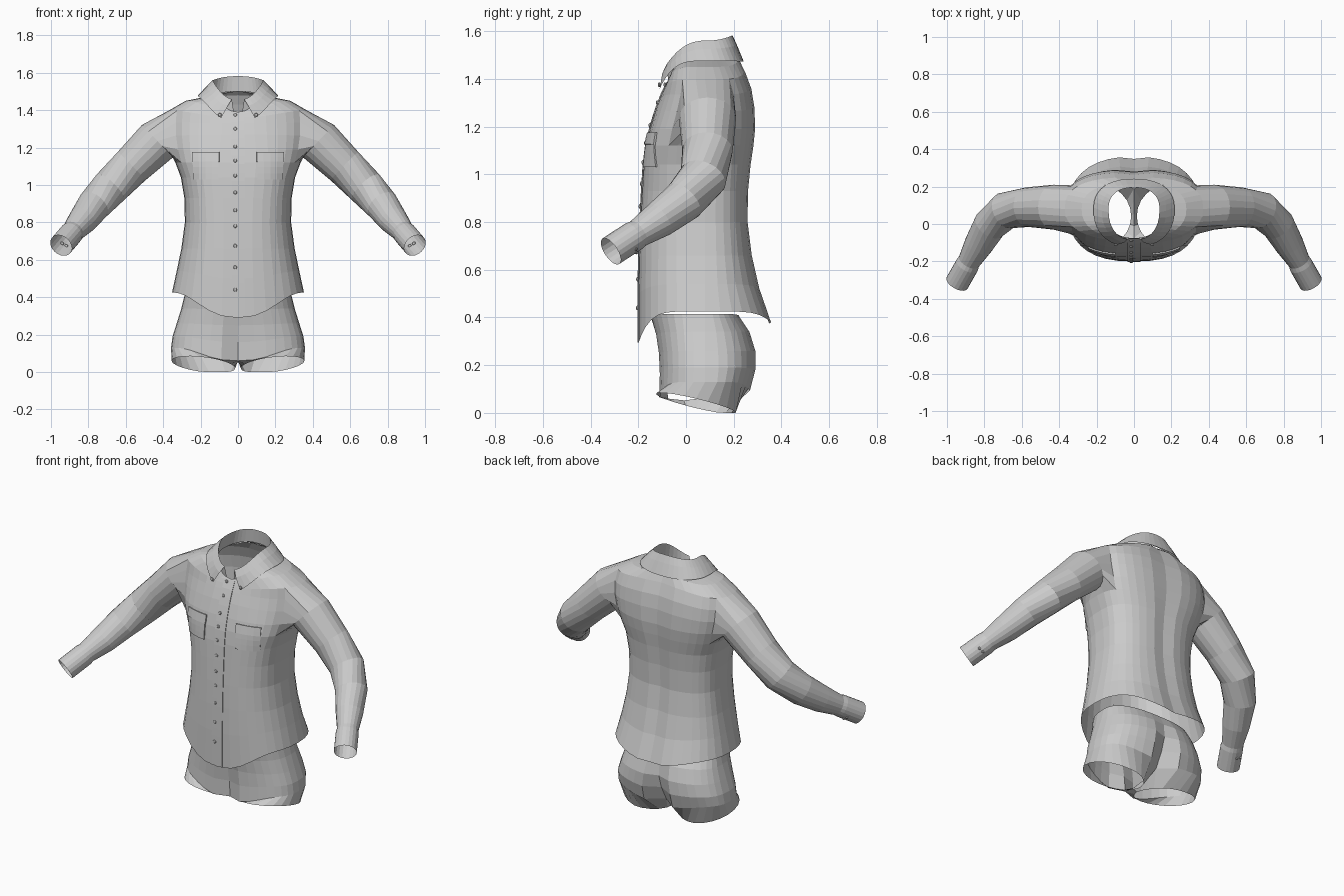
import bpy, bmesh
from math import sin, cos, radians, pi
from mathutils import Vector, Matrix

cube = bpy.data.objects.get("Cube")
if cube:
    bpy.data.objects.remove(cube)

grey = bpy.data.materials.new("plain grey cloth")
grey.use_nodes = True
grey.diffuse_color = (0.6, 0.6, 0.6, 1)
grey.node_tree.nodes["Principled BSDF"].inputs["Base Color"].default_value = (0.6, 0.6, 0.6, 1)

MID_Y, COLS = 0.08, 18


def finish(name, bm, mirror=False, thickness=0):
    bmesh.ops.recalc_face_normals(bm, faces=bm.faces)
    mesh = bpy.data.meshes.new(name)
    bm.to_mesh(mesh)
    bm.free()
    mesh.materials.append(grey)
    ob = bpy.data.objects.new(name, mesh)
    bpy.context.collection.objects.link(ob)
    if mirror:
        ob.modifiers.new("Mirror", "MIRROR")
    if thickness:
        mod = ob.modifiers.new("Thickness", "SOLIDIFY")
        mod.thickness, mod.offset = thickness, 0
    return ob


def half_ring(row, start=-90, power=5, front_dip=0.0, back_dip=0.0):
    """Left half of a body ring, from front centre round to back centre."""
    z_front, z_side, z_back, width, y_front, y_back, round_front, round_back = row
    pts = []
    for i in range(COLS + 1):
        a = radians(start + (90 - start) * i / COLS)
        s, c = sin(a), cos(a)
        if s > 0:
            end_z, depth, curve = z_back, y_back - MID_Y, round_back
        else:
            end_z, depth, curve = z_front, y_front - MID_Y, round_front
        pts.append(Vector((width * c ** curve if c > 1e-6 else 0,
                           MID_Y + depth * abs(s) ** curve,
                           z_side + (end_z - z_side) * abs(s) ** power)))
    pts[0].y += front_dip
    pts[-1].y -= back_dip
    return pts


def add_rings(bm, rings):
    return [[bm.verts.new(p) for p in ring] for ring in rings]


def bridge(bm, a, b, closed=False):
    for i in range(len(a) if closed else len(a) - 1):
        j = (i + 1) % len(a)
        bm.faces.new((a[i], a[j], b[j], b[i]))


# Shirt rows: front z, side z, back z, half width, front y, back y, front and back curve
SHIRT = [
    (0.29, 0.425, 0.375, 0.353, -0.2, 0.36, 0.8, 0.85),
    (0.5, 0.54, 0.52, 0.328, -0.2, 0.31, 0.8, 0.85),
    (0.66, 0.66, 0.66, 0.303, -0.197, 0.278, 0.78, 0.82),
    (0.8, 0.8, 0.8, 0.284, -0.192, 0.26, 0.75, 0.8),
    (0.93, 0.93, 0.93, 0.287, -0.185, 0.262, 0.72, 0.8),
    (1.04, 1.04, 1.04, 0.305, -0.178, 0.273, 0.7, 0.8),
    (1.12, 1.12, 1.12, 0.335, -0.168, 0.285, 0.7, 0.76),
    (1.19, 1.19, 1.19, 0.357, -0.152, 0.292, 0.75, 0.73),
    (1.27, 1.265, 1.28, 0.373, -0.128, 0.289, 0.82, 0.72),
    (1.33, 1.335, 1.36, 0.376, -0.105, 0.276, 0.85, 0.72),
    (1.36, 1.398, 1.43, 0.37, -0.092, 0.25, 0.85, 0.75),
    (1.38, 1.45, 1.48, 0.28, -0.082, 0.225, 0.85, 0.85),
    (1.39, 1.475, 1.5, 0.155, -0.075, 0.2, 0.85, 0.85),
]
# Sleeve stations: centre and radius
SLEEVE = [
    ((0.43, 0.09, 1.235), 0.12),
    ((0.57, 0.09, 1.1), 0.106),
    ((0.685, 0.072, 0.985), 0.1),
    ((0.772, -0.008, 0.89), 0.09),
    ((0.832, -0.112, 0.81), 0.077),
    ((0.882, -0.2, 0.752), 0.06),
    ((0.892, -0.22, 0.74), 0.064),
    ((0.946, -0.315, 0.677), 0.064),
]

# Shirt body with an armhole, and the sleeve grown from its edge
bm = bmesh.new()
body = add_rings(bm, [half_ring(r, back_dip=0.012) for r in SHIRT])
low, high, first, middle, last = 6, 10, 6, 9, 12
for r in range(len(body) - 1):
    for c in range(COLS):
        if not (low <= r < high and first <= c < last):
            bm.faces.new((body[r][c], body[r][c + 1], body[r + 1][c + 1], body[r + 1][c]))
loop = [body[high][c] for c in range(middle, last + 1)]
loop += [body[r][last] for r in range(high - 1, low, -1)]
loop += [body[low][c] for c in range(last, first - 1, -1)]
loop += [body[r][first] for r in range(low + 1, high)]
loop += [body[high][c] for c in range(first, middle)]
centres = [Vector(c) for c, _ in SLEEVE]
for k, (_, radius) in enumerate(SLEEVE):
    along = (centres[min(k + 1, len(centres) - 1)] - centres[max(k - 1, 0)]).normalized()
    up = (Vector((0, 0, 1)) - along * along.z).normalized()
    back = up.cross(along)
    ring = []
    for j in range(len(loop)):
        a = 2 * pi * j / len(loop)
        ring.append(bm.verts.new(centres[k] + radius * (up * cos(a) + back * sin(a))))
    bridge(bm, loop, ring, closed=True)
    loop = ring
finish("shirt_body_and_sleeves", bm, mirror=True)

# Collar: inner stand, fold and outer fall with pointed tips
bm = bmesh.new()
curve = (0.85, 0.85)
stand = half_ring(SHIRT[-1], -84, 2)
fold = half_ring((1.455, 1.56, 1.582, 0.136, -0.085, 0.195) + curve, -79, 2)
middle_fall = half_ring((1.415, 1.525, 1.54, 0.172, -0.105, 0.214) + curve, -75, 2)
fall = half_ring((1.33, 1.475, 1.472, 0.217, -0.122, 0.242) + curve, -69, 3)
rings = add_rings(bm, [stand, fold, middle_fall, fall])
for a, b in zip(rings, rings[1:]):
    bridge(bm, a, b)
finish("collar", bm, mirror=True)

# Shorts: hips with a cleft, crotch strip and leg opening
SHORTS = [
    (0.405, 0.415, 0.41, 0.285, -0.148, 0.22, 0.8, 0.85, 0),
    (0.33, 0.34, 0.34, 0.303, -0.128, 0.268, 0.8, 0.8, 0.01),
    (0.25, 0.26, 0.26, 0.328, -0.116, 0.293, 0.8, 0.78, 0.03),
    (0.16, 0.19, 0.18, 0.35, -0.112, 0.293, 0.8, 0.75, 0.055),
    (0.06, 0.13, 0.09, 0.358, -0.115, 0.27, 0.8, 0.75, 0.08),
]
bm = bmesh.new()
hips = add_rings(bm, [half_ring(row, -90, 6, dip / 2, dip) for *row, dip in SHORTS])
for a, b in zip(hips, hips[1:]):
    bridge(bm, a, b)
front, rear = hips[-1][0].co, hips[-1][-1].co
crotch = [bm.verts.new(rear.lerp(front, t / 4) - Vector((0, 0, 0.015))) for t in (1, 2, 3)]
leg = []
for i in range(COLS + 4):
    a = radians(-150 + 300 * i / COLS if i <= COLS else 150 + 15 * (i - COLS))
    leg.append(bm.verts.new((0.185 + 0.17 * cos(a), 0.042 + 0.168 * sin(a),
                             max(0, 0.04 - 0.04 * sin(a) + 0.02 * cos(a)))))
bridge(bm, hips[-1] + crotch, leg, closed=True)
finish("shorts", bm, mirror=True)


def chest(x, z, lift=0.0):
    """Point on the shirt front at x and z, raised outward by lift."""
    for a, b in zip(SHIRT, SHIRT[1:]):
        if z <= b[0]:
            break
    t = (z - a[0]) / (b[0] - a[0])
    width, y_front, curve = (a[k] + (b[k] - a[k]) * t for k in (3, 4, 6))
    c = min(abs(x) / width, 1) ** (1 / curve)
    s = (1 - c * c) ** 0.5
    return Vector((x, MID_Y - (MID_Y - y_front) * s ** curve - lift, z))


def plate(name, x0, x1, z0, z1, lift, thickness, nx=4, nz=4, mirror=False):
    bm = bmesh.new()
    grid = add_rings(bm, [[chest(x0 + (x1 - x0) * i / nx, z0 + (z1 - z0) * j / nz, lift)
                           for i in range(nx + 1)] for j in range(nz + 1)])
    for a, b in zip(grid, grid[1:]):
        bridge(bm, a, b)
    finish(name, bm, mirror, thickness)


# Button band and chest pockets with flaps
plate("button_band", -0.035, 0.035, 0.295, 1.385, 0.002, 0.004, 2, 24)
plate("chest_pockets", 0.105, 0.24, 1.03, 1.16, 0.003, 0.007, mirror=True)
plate("pocket_flaps", 0.1, 0.245, 1.125, 1.175, 0.007, 0.008, nz=2, mirror=True)


def buttons(name, points, mirror=False):
    bm = bmesh.new()
    for p in points:
        place = Matrix.Translation(p) @ Matrix.Diagonal((1, 0.6, 1, 1))
        bmesh.ops.create_uvsphere(bm, u_segments=8, v_segments=5, radius=0.01, matrix=place)
    finish(name, bm, mirror)


# Buttons on the band, collar points and cuffs
heights = (1.375, 1.3, 1.205, 1.13, 1.05, 0.96, 0.865, 0.78, 0.675, 0.56, 0.44)
buttons("front_buttons", [chest(-0.015, z, 0.004) for z in heights])
buttons("collar_buttons", [fall[0] + Vector((0.006, -0.002, 0.018))], mirror=True)
wrist = centres[-2].lerp(centres[-1], 0.2)
buttons("cuff_buttons", [wrist + Vector((0.015, 0.03, -0.053)),
                         wrist + Vector((0.038, 0.03, -0.04))], mirror=True)
